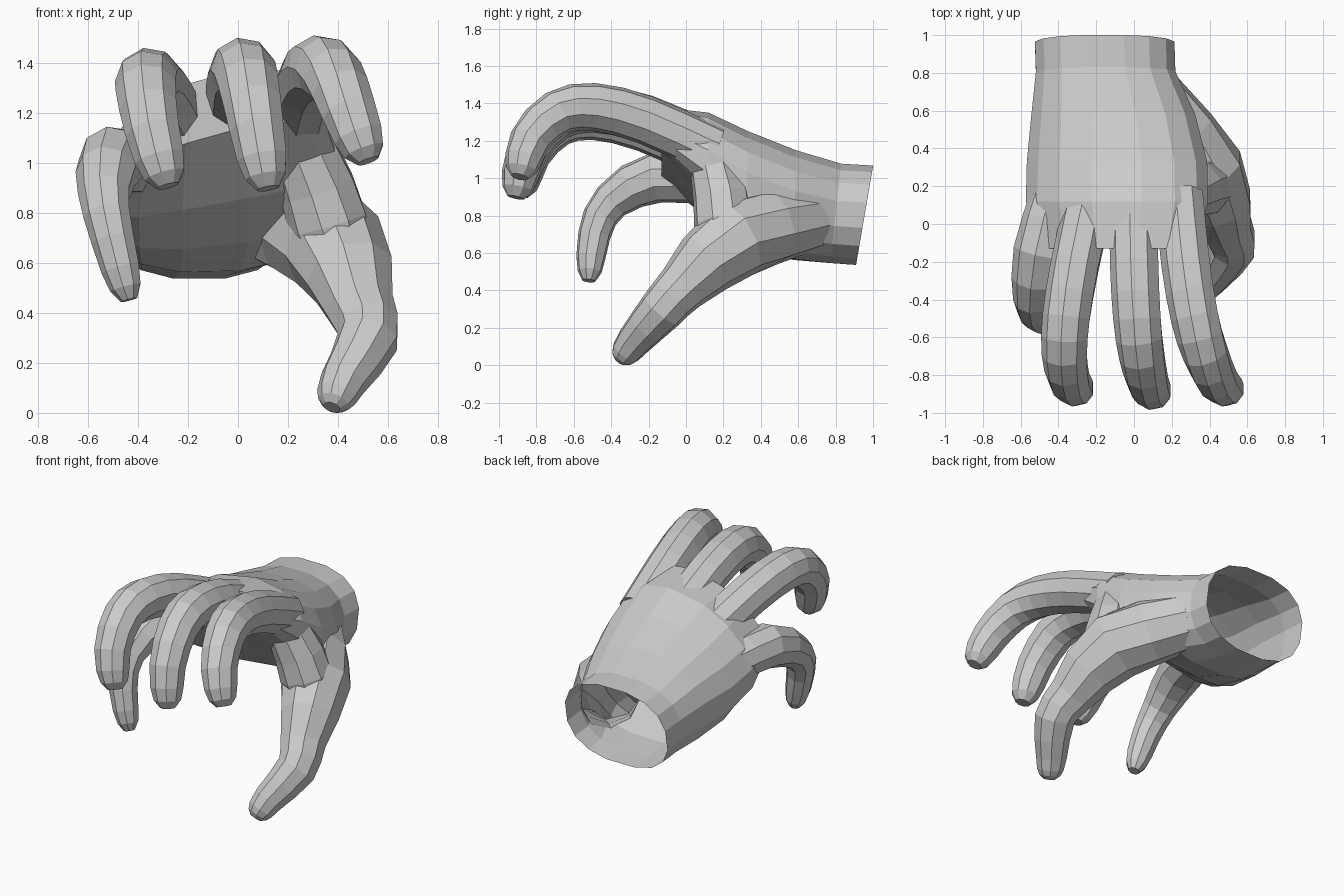
import bpy, bmesh, math
from mathutils import Vector

if "Cube" in bpy.data.objects:
    bpy.data.objects.remove(bpy.data.objects["Cube"])


def loft(name, rings):
    """Closed flat-shaded solid through a list of equal-sized rings."""
    bm = bmesh.new()
    loops = [[bm.verts.new(p) for p in ring] for ring in rings]
    n = len(loops[0])
    for a, b in zip(loops, loops[1:]):
        for i in range(n):
            j = (i + 1) % n
            bm.faces.new((a[i], a[j], b[j], b[i]))
    bm.faces.new(loops[0])
    bm.faces.new(loops[-1])
    bmesh.ops.recalc_face_normals(bm, faces=bm.faces)
    mesh = bpy.data.meshes.new(name)
    bm.to_mesh(mesh)
    bm.free()
    obj = bpy.data.objects.new(name, mesh)
    bpy.context.collection.objects.link(obj)
    return obj


def smooth_path(points):
    """Curve through (x, y, z, radius) points, rounded off at the tip."""
    p = [Vector(q) for q in points]
    p = [p[0] * 2 - p[1]] + p + [p[-1] * 2 - p[-2]]
    out = []
    last = len(p) - 4
    for i in range(last + 1):
        a, b, c, d = p[i:i + 4]
        for t in ((0, 0.5) if i < last else (0, 0.5, 0.8, 1)):
            q = (b * 2 + (c - a) * t + (a * 2 - b * 5 + c * 4 - d) * t ** 2
                 + (b * 3 - a - c * 3 + d) * t ** 3) / 2
            if i == last and t > 0.5:
                q.w *= 0.88 if t < 1 else 0.5
            out.append(q)
    return out


def tube(name, points, sides=9):
    """Tapering limb along a curved path."""
    path = smooth_path(points)
    pts = [q.to_3d() for q in path]
    rings = []
    for i, c in enumerate(pts):
        t = (pts[min(i + 1, len(pts) - 1)] - pts[max(i - 1, 0)]).normalized()
        side = Vector((1, 0, 0))
        side = (side - t * side.dot(t)).normalized()
        up = side.cross(t)
        angles = [math.tau * (k + 0.5) / sides for k in range(sides)]
        rings.append([c + (side * math.cos(a) + up * math.sin(a)) * path[i].w for a in angles])
    return loft(name, rings)


def section(y, cx, cz, rx, rz, drop, sides=16):
    """Rounded palm section, arched and sloped towards the little finger."""
    lean = 0.17 * max(0, (y - 0.5) / 0.45)
    ring = []
    for k in range(sides):
        a = math.tau * (k + 0.5) / sides
        c, s = math.cos(a), math.sin(a)
        u = math.copysign(abs(c) ** 0.8, c)
        w = math.copysign(abs(s) ** 0.85, s)
        z = cz + rz * w + drop * (u - u * u)
        ring.append(Vector((cx + rx * u, y + lean * (z - cz), z)))
    return ring


def finger(x0, x1, x2, dy, dz, lift):
    """Long finger: the shared curl, bent sideways through three x values."""
    curl = ((0.15, 1.16), (-0.22, 1.32), (-0.5, 1.375), (-0.7, 1.32), (-0.85, 1.14), (-0.91, 0.9))
    points = []
    for i, (y, z) in enumerate(curl):
        t = i / 5
        x = x0 * (1 - t) * (1 - 2 * t) + x1 * 4 * t * (1 - t) + x2 * t * (2 * t - 1)
        points.append((x, y + dy * t, z + dz + lift * t * t, 0.132 - 0.04 * t ** 3))
    return points


# palm and wrist
palm = ((0.955, -0.155, 0.805, 0.375, 0.27, 0),
        (0.80, -0.15, 0.815, 0.375, 0.27, 0),
        (0.58, -0.11, 0.86, 0.44, 0.295, 0.01),
        (0.33, -0.09, 0.96, 0.485, 0.29, 0.05),
        (0.12, -0.09, 1.09, 0.49, 0.25, 0.09),
        (-0.13, -0.09, 1.24, 0.43, 0.12, 0.12))
hand = loft("hand", [section(*s) for s in palm])

# curled little finger, thumb, and web of skin beside the thumb
little = ((-0.40, 0.2, 0.98, 0.13), (-0.50, -0.15, 1.01, 0.14), (-0.535, -0.40, 0.88, 0.105),
          (-0.50, -0.49, 0.70, 0.088), (-0.435, -0.52, 0.455, 0.07))
thumb = ((0.10, 0.66, 0.79, 0.18), (0.38, 0.27, 0.68, 0.215), (0.49, -0.02, 0.42, 0.14),
         (0.52, -0.13, 0.30, 0.125), (0.42, -0.28, 0.13, 0.095), (0.375, -0.355, 0.025, 0.07))
web = ((0.20, 0.12, 1.20, 0.12), (0.32, 0.19, 0.90, 0.155), (0.40, 0.21, 0.62, 0.17))

limbs = [tube("index_finger", finger(0.24, 0.35, 0.52, 0.02, -0.01, 0.12)),
         tube("middle_finger", finger(0.0, 0.03, 0.12, 0, 0, 0)),
         tube("ring_finger", finger(-0.23, -0.365, -0.28, 0.02, -0.05, 0.06)),
         tube("little_finger", little), tube("thumb", thumb), tube("thumb_web", web)]

# weld every limb to the palm
bpy.context.view_layer.objects.active = hand
for limb in limbs:
    mod = hand.modifiers.new("weld", 'BOOLEAN')
    mod.operation = 'UNION'
    mod.solver = 'EXACT'
    mod.object = limb
    bpy.ops.object.modifier_apply(modifier=mod.name)
    bpy.data.objects.remove(limb)

# open the wrist and rest the thumb on the ground
bm = bmesh.new()
bm.from_mesh(hand.data)
cap = [f for f in bm.faces if f.normal.y > 0.9 and f.calc_center_median().y > 0.9]
bmesh.ops.delete(bm, geom=cap, context='FACES')
bmesh.ops.translate(bm, verts=bm.verts, vec=(0, 0, -min(v.co.z for v in bm.verts)))
bm.to_mesh(hand.data)
bm.free()
